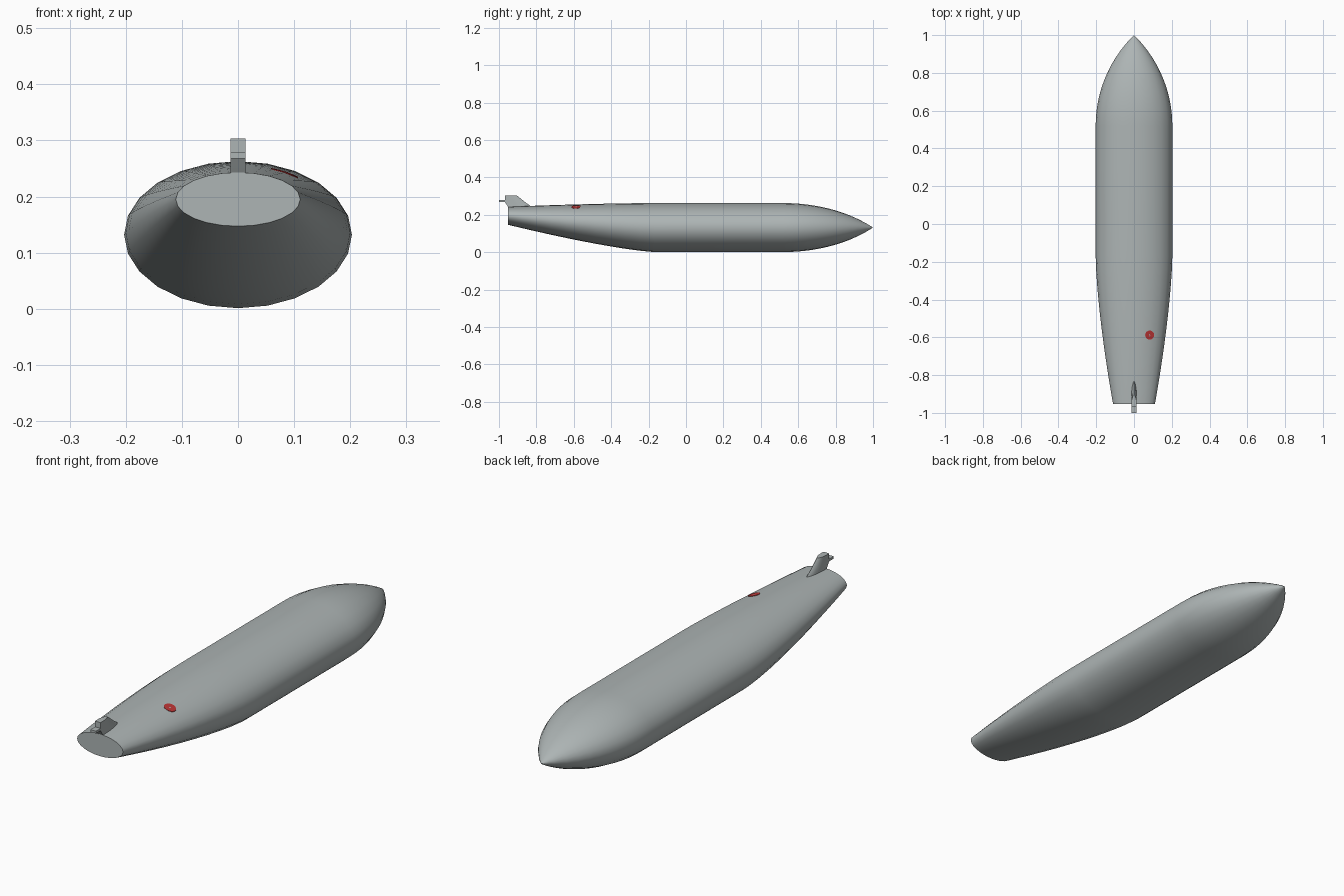
import bpy, bmesh, math

if "Cube" in bpy.data.objects:
    bpy.data.objects.remove(bpy.data.objects["Cube"])

SIDES = 24
TAIL_Y, TAIL_START, NOSE_START = -0.952, -0.17, 0.52


def material(name, rgb):
    m = bpy.data.materials.new(name)
    m.diffuse_color = (*rgb, 1)
    m.use_nodes = True
    m.node_tree.nodes["Principled BSDF"].inputs["Base Color"].default_value = m.diffuse_color
    return m


grey = material("hull grey", (0.42, 0.46, 0.46))
red = material("cap red", (0.5, 0.035, 0.035))


def make_object(name, bm, mat, smooth=None):
    bmesh.ops.recalc_face_normals(bm, faces=bm.faces)
    me = bpy.data.meshes.new(name)
    bm.to_mesh(me)
    bm.free()
    me.materials.append(mat)
    ob = bpy.data.objects.new(name, me)
    bpy.context.collection.objects.link(ob)
    if smooth:
        bpy.ops.object.select_all(action='DESELECT')
        ob.select_set(True)
        bpy.context.view_layer.objects.active = ob
        bpy.ops.object.shade_smooth_by_angle(angle=math.radians(smooth))
    return ob


def loft(bm, rings):
    """Skin a list of equal-length closed rings and cap both ends."""
    vs = [[bm.verts.new(p) for p in r] for r in rings]
    n = len(vs[0])
    for a, b in zip(vs, vs[1:]):
        for i in range(n):
            j = (i + 1) % n
            bm.faces.new((a[i], a[j], b[j], b[i]))
    bm.faces.new(vs[0])
    bm.faces.new(vs[-1])


def section(y):
    """Half width, half height and centre height of the hull at y."""
    w, lo, hi = 0.203, 0.001, 0.263
    if y < TAIL_START:
        t = (TAIL_START - y) / (TAIL_START - TAIL_Y)
        w -= 0.092 * t ** 1.5
        lo += 0.146 * t ** 1.3
        hi -= 0.020 * t ** 1.6
    k = 1.0
    if y > NOSE_START:
        length = 1 - NOSE_START
        rho = (w * w + length * length) / (2 * w)
        k = (math.sqrt(rho ** 2 - (y - NOSE_START) ** 2) + w - rho) / w
    return w * k, (hi - lo) / 2 * k, (hi + lo) / 2


# Hull: elliptical sections, flat cut end, pointed nose
ys = [TAIL_Y + (TAIL_START - TAIL_Y) * i / 10 for i in range(11)]
ys += [NOSE_START + (1 - NOSE_START) * i / 12 for i in range(12)] + [0.985, 0.9995]
rings = []
for y in ys:
    w, h, c = section(y)
    rings.append([(w * math.sin(a), y, c - h * math.cos(a))
                  for a in (2 * math.pi * i / SIDES for i in range(SIDES))])
bm = bmesh.new()
loft(bm, rings)
make_object("hull", bm, grey, 35)

# Fin: pointed plan shape swept up and towards the flat end
plan = [(0, 0), (0.1, 0.4), (0.3, 0.78), (0.55, 1), (1, 1)]
layers = [(0.225, -0.940, -0.800), (0.243, -0.952, -0.825),
          (0.268, -0.968, -0.860), (0.303, -0.968, -0.904)]
rings = []
for z, y0, y1 in layers:
    side = [(0.0135 * w, y1 + (y0 - y1) * t, z) for t, w in plan]
    rings.append(side + [(-x, y, z) for x, y, z in reversed(side[1:])])
bm = bmesh.new()
loft(bm, rings)
make_object("fin", bm, grey, 30)

# Small tab sticking out of the fin
bm = bmesh.new()
loft(bm, [[(x, y, z) for x, z in ((-0.0135, 0.268), (0.0135, 0.268),
                                  (0.0135, 0.278), (-0.0135, 0.278))]
          for y in (-1.0, -0.96)])
make_object("fin_tab", bm, grey)

# Filler cap: thin round patch lying on the hull
bm = bmesh.new()
cx, cy, r = 0.083, -0.588, 0.024


def on_hull(x, y, lift):
    w, h, c = section(y)
    return (x, y, c + h * math.sqrt(1 - (x / w) ** 2) + lift)


circle = [(cx + r * math.cos(a), cy + r * math.sin(a))
          for a in (2 * math.pi * i / 16 for i in range(16))]
loft(bm, [[on_hull(x, y, d) for x, y in circle] for d in (-0.003, 0.001)])
make_object("filler_cap", bm, red)
